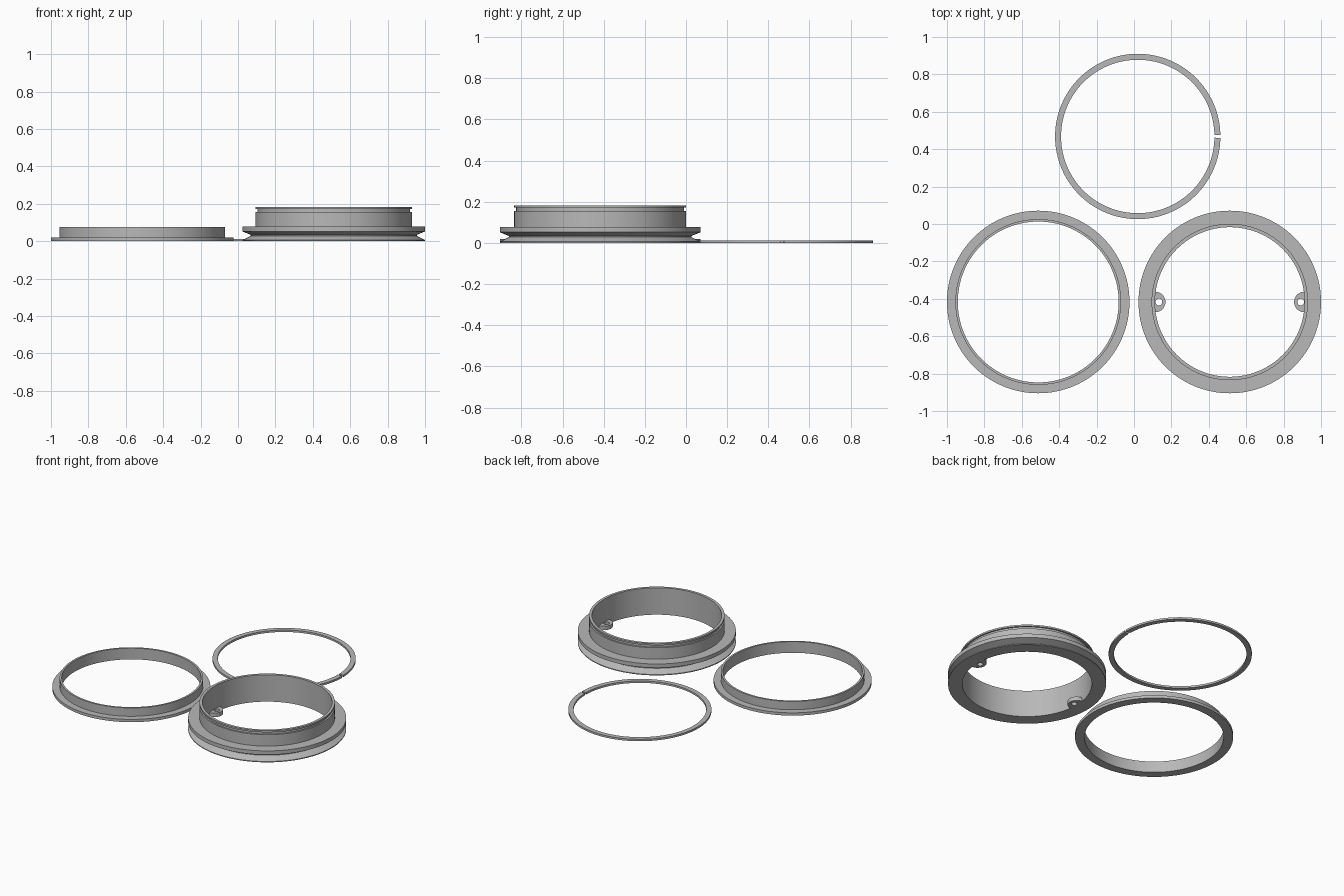
import bpy, bmesh
from math import radians, pi, cos, sin, asin
from mathutils import Vector

default = bpy.data.objects.get("Cube")
if default:
    bpy.data.objects.remove(default, do_unlink=True)

SEGMENTS = 128

grey = bpy.data.materials.new("plain grey")
grey.use_nodes = True
grey.diffuse_color = (0.48, 0.48, 0.48, 1)
grey.node_tree.nodes["Principled BSDF"].inputs["Base Color"].default_value = grey.diffuse_color


def finish(name, bm, location):
    """Turn a bmesh into a named, shaded object."""
    bmesh.ops.recalc_face_normals(bm, faces=bm.faces)
    mesh = bpy.data.meshes.new(name)
    bm.to_mesh(mesh)
    bm.free()
    mesh.materials.append(grey)
    obj = bpy.data.objects.new(name, mesh)
    obj.location = location
    bpy.context.collection.objects.link(obj)
    mesh.shade_smooth()
    mesh.set_sharp_from_angle(angle=radians(25))
    return obj


def bridge_loops(bm, loops, closed):
    """Skin a list of equal closed cross-sections, optionally joined end to end."""
    rings = [[bm.verts.new(p) for p in loop] for loop in loops]
    n = len(rings[0])
    for i in range(len(rings) if closed else len(rings) - 1):
        a, b = rings[i], rings[(i + 1) % len(rings)]
        for j in range(n):
            k = (j + 1) % n
            bm.faces.new((a[j], b[j], b[k], a[k]))
    if not closed:
        bm.faces.new(rings[0])
        bm.faces.new(rings[-1])


def lathe(name, profile, location, gap=0.0):
    """Revolve a closed (radius, height) profile, leaving an optional gap at +x."""
    bm = bmesh.new()
    steps = SEGMENTS if gap == 0 else SEGMENTS + 1
    loops = []
    for i in range(steps):
        a = gap + (2 * pi - 2 * gap) * i / SEGMENTS
        loops.append([(r * cos(a), r * sin(a), z) for r, z in profile])
    bridge_loops(bm, loops, closed=(gap == 0))
    return finish(name, bm, location)


def screw_lug(name, side, location):
    """Drilled half-round tab whose outer edge is buried in the collar wall."""
    bm = bmesh.new()
    limit, height, count = 0.41, 0.027, 48
    loops = []
    for i in range(count):
        a = 2 * pi * i / count
        rim = Vector((0.399 + 0.055 * cos(a), 0.055 * sin(a)))
        if rim.length > limit:
            rim = rim.normalized() * limit
        hole = Vector((0.379 + 0.018 * cos(a), 0.018 * sin(a)))
        loops.append([(side * p.x, p.y, z) for p, z in
                      ((hole, 0), (rim, 0), (rim, height), (hole, height))])
    bridge_loops(bm, loops, closed=True)
    return finish(name, bm, location)


# Grooved collar: V groove in the flange, snap ring groove near the top
collar_at = (0.512, -0.417, 0)
lathe("grooved_collar", [
    (0.40, 0), (0.488, 0), (0.488, 0.006), (0.444, 0.028), (0.444, 0.034),
    (0.488, 0.052), (0.488, 0.078), (0.418, 0.078), (0.418, 0.156),
    (0.408, 0.156), (0.408, 0.172), (0.418, 0.172), (0.418, 0.183), (0.40, 0.183),
], collar_at)
for label, side in (("left", 1), ("right", -1)):
    screw_lug("collar_lug_" + label, side, collar_at)

# Flanged sleeve
lathe("flanged_sleeve", [
    (0.43, 0), (0.488, 0), (0.488, 0.019), (0.443, 0.019), (0.443, 0.076), (0.43, 0.076),
], (-0.512, -0.417, 0))

# Split snap ring
lathe("snap_ring", [(0.41, 0), (0.442, 0), (0.442, 0.013), (0.41, 0.013)],
      (0.02, 0.468, 0), gap=asin(0.007 / 0.426))
